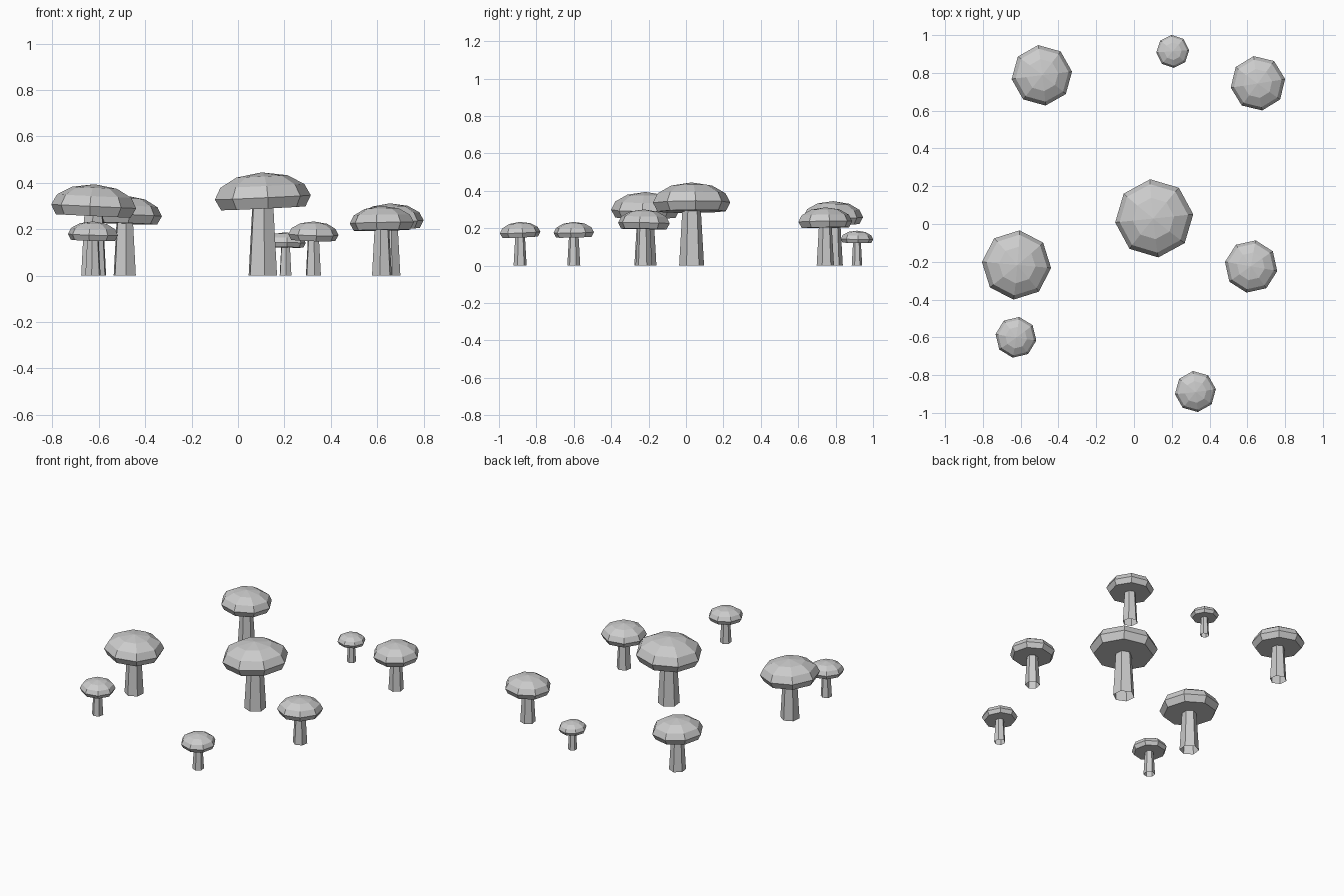
import bpy
import bmesh
from math import radians, sin, cos, tau
from mathutils import Matrix, Vector

cube = bpy.data.objects.get("Cube")
if cube:
    bpy.data.objects.remove(cube, do_unlink=True)

# One flat grey for everything
grey = bpy.data.materials.new("plain grey")
grey.use_nodes = True
grey.diffuse_color = (0.6, 0.6, 0.6, 1)
grey.node_tree.nodes["Principled BSDF"].inputs["Base Color"].default_value = (0.6, 0.6, 0.6, 1)

# Profiles as (radius, height), for the largest mushroom
CAP = [(0.183, 0.29), (0.208, 0.337), (0.182, 0.387), (0.11, 0.428)]
CAP_TOP = 0.445
STEM = [(0.067, 0), (0.05, 0.295)]


def rings(bm, profile, sides, start):
    """Stack polygon rings and join them with quads."""
    loops = [[bm.verts.new((r * cos(start + tau * i / sides),
                            r * sin(start + tau * i / sides), z))
              for i in range(sides)] for r, z in profile]
    for low, high in zip(loops, loops[1:]):
        for i in range(sides):
            j = (i + 1) % sides
            bm.faces.new((low[i], low[j], high[j], high[i]))
    return loops


def add_object(name, bm, place):
    bm.transform(place)
    mesh = bpy.data.meshes.new(name)
    bm.to_mesh(mesh)
    bm.free()
    mesh.materials.append(grey)
    bpy.context.collection.objects.link(bpy.data.objects.new(name, mesh))


def mushroom(name, x, y, size, turn, tilt_x, tilt_y):
    place = Matrix.Translation((x, y, 0)) @ Matrix.Scale(size, 4)
    spin = Matrix.Rotation(radians(turn), 4, "Z")

    # Tapered six-sided stem, open at the foot
    bm = bmesh.new()
    rings(bm, STEM, 6, tau / 4)
    add_object(name + "_stem", bm, place @ spin)

    # Eight-sided domed cap with a flat underside, leaning slightly
    bm = bmesh.new()
    loops = rings(bm, CAP, 8, 0)
    bm.faces.new(loops[0][::-1])
    apex = bm.verts.new((0, 0, CAP_TOP))
    for i in range(8):
        bm.faces.new((loops[-1][i], loops[-1][(i + 1) % 8], apex))
    pivot = Matrix.Translation(Vector((0, 0, CAP[1][1])))
    lean = Matrix.Rotation(radians(tilt_x), 4, "X") @ Matrix.Rotation(radians(tilt_y), 4, "Y")
    add_object(name + "_cap", bm, place @ pivot @ lean @ pivot.inverted() @ spin)


# name, x, y, size, turn, tilt about x, tilt about y
for spec in [
    ("centre_mushroom", 0.107, 0.03, 1.0, 6, 0.5, -2.7),
    ("right_mushroom", -0.622, -0.217, 0.885, -5, 0, 2.7),
    ("back_right_mushroom", -0.488, 0.787, 0.775, 7, -1, 2),
    ("back_left_mushroom", 0.656, 0.745, 0.7, 9, 1, -1),
    ("left_mushroom", 0.62, -0.225, 0.675, -10, -1, -1),
    ("front_right_mushroom", -0.625, -0.6, 0.525, -9, 1.5, 1.5),
    ("front_mushroom", 0.325, -0.887, 0.525, 7, 2.5, 1.5),
    ("back_mushroom", 0.205, 0.914, 0.42, 4, -1, 1),
]:
    mushroom(*spec)
